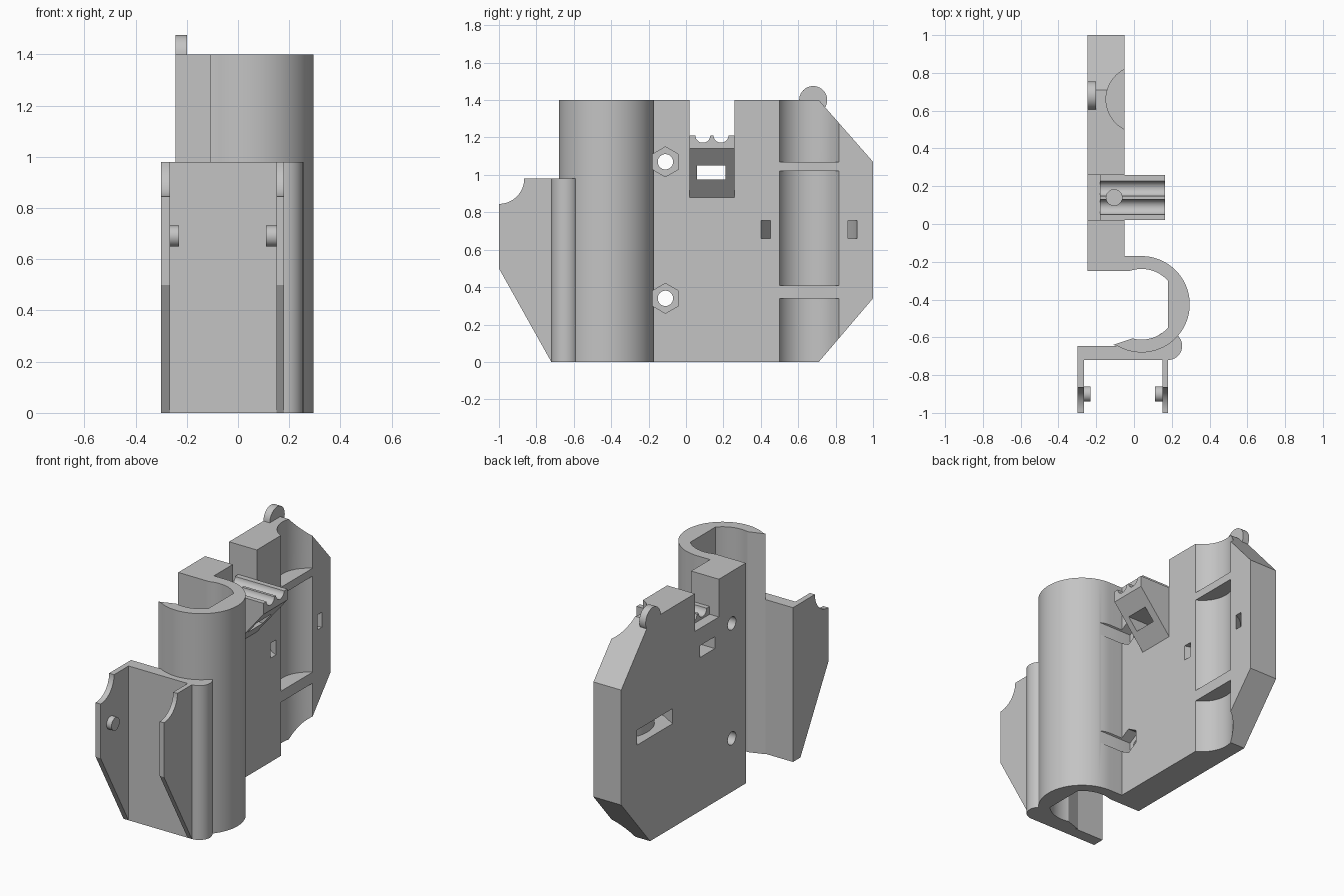
import bpy, bmesh
from math import cos, sin, radians

cube = bpy.data.objects.get("Cube")
if cube:
    bpy.data.objects.remove(cube, do_unlink=True)

grey = bpy.data.materials.new("light_grey_plastic")
grey.use_nodes = True
grey.diffuse_color = (0.55, 0.55, 0.55, 1)
grey.node_tree.nodes["Principled BSDF"].inputs["Base Color"].default_value = (0.55, 0.55, 0.55, 1)


def arc(cx, cy, r, a0, a1, n=24):
    """Points along an arc, angles in degrees."""
    steps = [radians(a0 + (a1 - a0) * i / n) for i in range(n + 1)]
    return [(cx + r * cos(a), cy + r * sin(a)) for a in steps]


def circle(cx, cy, r, n=40, start=0):
    return arc(cx, cy, r, start, start + 360, n)[:-1]


def rect(a0, b0, a1, b1):
    return [(a0, b0), (a1, b0), (a1, b1), (a0, b1)]


def prism(name, pts, axis, lo, hi):
    """Extrude a 2D outline along an axis."""
    place = {"x": lambda p, d: (d, p[0], p[1]),
             "y": lambda p, d: (p[0], d, p[1]),
             "z": lambda p, d: (p[0], p[1], d)}[axis]
    bm = bmesh.new()
    face = bm.faces.new([bm.verts.new(place(p, lo)) for p in pts])
    new = bmesh.ops.extrude_face_region(bm, geom=[face])["geom"]
    for v in new:
        if isinstance(v, bmesh.types.BMVert):
            setattr(v.co, axis, hi)
    bmesh.ops.recalc_face_normals(bm, faces=bm.faces)
    mesh = bpy.data.meshes.new(name)
    bm.to_mesh(mesh)
    bm.free()
    mesh.materials.append(grey)
    obj = bpy.data.objects.new(name, mesh)
    bpy.context.collection.objects.link(obj)
    return obj


def combine(target, other, operation):
    """Apply a boolean and discard the helper solid."""
    mod = target.modifiers.new("combine", "BOOLEAN")
    mod.operation, mod.object, mod.solver = operation, other, "EXACT"
    bpy.context.view_layer.objects.active = target
    bpy.ops.object.modifier_apply(modifier=mod.name)
    bpy.data.objects.remove(other, do_unlink=True)


def cut(target, *shape):
    combine(target, prism("cutter", *shape), "DIFFERENCE")


def add(target, *shape):
    combine(target, prism("addition", *shape), "UNION")


# Back plate with clipped corners and a notch in its top edge
plate = prism("mounting_plate",
              [(-0.25, 0), (0.71, 0), (1, 0.34), (1, 1.07), (0.71, 1.4), (-0.25, 1.4)],
              "x", -0.245, -0.05)
cut(plate, rect(0.02, 1.16, 0.26, 1.5), "x", -0.4, 0.1)

# Hook-shaped holder wall, open towards one side
hook = [(-0.1, -0.25), (-0.03, -0.25)]
hook += arc(0.04, -0.425, 0.187, 105, 42)
hook += arc(0.04, -0.425, 0.187, -42, -105)
hook += [(-0.11, -0.64)]
hook += arc(0.04, -0.425, 0.255, -120, 90, 48)
hook += [(-0.1, -0.17)]
add(plate, hook, "z", 0, 1.4)

# Wedge shelf with two cable grooves, window and vertical hole
add(plate, [(-0.18, 1.21), (0.165, 1.21), (0.165, 1.14), (-0.05, 0.88), (-0.18, 0.88)],
    "y", 0.02, 0.26)
for y in (0.09, 0.187):
    cut(plate, circle(y, 1.212, 0.04), "x", -0.3, 0.3)
cut(plate, rect(0.06, 0.975, 0.21, 1.05), "x", -0.4, 0.3)
cut(plate, circle(-0.105, 0.14, 0.042), "z", 1.0, 1.4)

# Round channel segments separated by two ribs
for low, high in ((-0.1, 0.34), (0.41, 1.02), (1.07, 1.5)):
    cut(plate, circle(0.03, 0.66, 0.178, 64), "z", low, high)

# Strap slot passing behind the channel
slot = [(0.0, 0.40), (-0.05, 0.40), (-0.15, 0.43), (-0.27, 0.5), (-0.27, 0.83),
        (-0.15, 0.89), (-0.05, 0.915), (0.0, 0.915)]
slot += arc(0.03, 0.66, 0.222, 98, 262)
cut(plate, slot, "z", 0.66, 0.755)

# Bolt holes with hexagonal nut pockets
for z in (0.34, 1.07):
    cut(plate, circle(-0.11, z, 0.08, 6, 90), "x", -0.12, 0.16)
    cut(plate, circle(-0.11, z, 0.041), "x", -0.4, 0.0)

# Half-round tab on the top edge
add(plate, circle(0.68, 1.4, 0.075), "x", -0.245, -0.2)

# Front bracket with a rounded edge, two side arms and pins
bracket = prism("front_bracket", rect(-0.3, -0.72, 0.18, -0.645), "z", 0, 0.98)
add(bracket, circle(0.18, -0.645, 0.075), "z", 0, 0.98)
arm = [(-0.7, 0), (-0.72, 0), (-1, 0.5)] + arc(-1, 0.98, 0.135, -90, 0, 16) + [(-0.7, 0.98)]
for x0, x1, pin0, pin1 in ((-0.3, -0.265, -0.28, -0.23), (0.15, 0.18, 0.11, 0.165)):
    add(bracket, arm, "x", x0, x1)
    add(bracket, circle(-0.9, 0.69, 0.041), "x", pin0, pin1)

# Smooth the curved walls while keeping edges crisp
for obj in (plate, bracket):
    bpy.ops.object.select_all(action="DESELECT")
    obj.select_set(True)
    bpy.context.view_layer.objects.active = obj
    bpy.ops.object.shade_smooth_by_angle(angle=radians(25))
